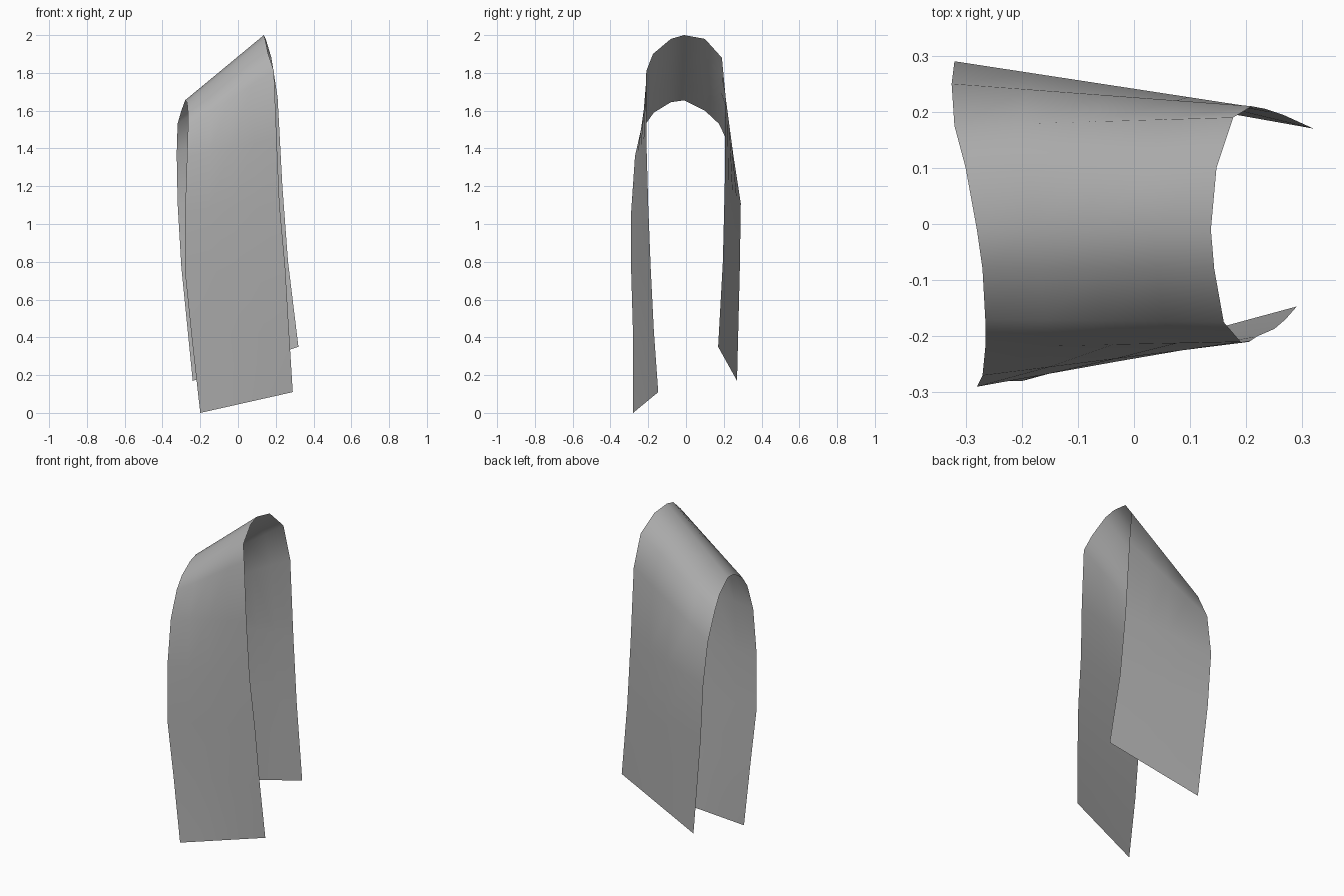
import bpy, bmesh
from mathutils import Vector

# Two rims of the draped strip, from the front hem over the top to the back hem
LEFT_RIM = [
    (-0.20, -0.28, 0.00), (-0.245, -0.28, 0.40), (-0.28, -0.29, 0.74),
    (-0.28, -0.29, 1.07), (-0.27, -0.27, 1.36), (-0.265, -0.22, 1.52),
    (-0.265, -0.17, 1.59), (-0.27, -0.08, 1.645), (-0.28, -0.01, 1.655),
    (-0.30, 0.10, 1.60), (-0.32, 0.175, 1.53), (-0.325, 0.25, 1.37),
    (-0.32, 0.29, 1.11), (-0.30, 0.285, 0.77), (-0.24, 0.27, 0.17)]
RIGHT_RIM = [
    (0.29, -0.147, 0.11), (0.27, -0.17, 0.43), (0.25, -0.187, 0.77),
    (0.22, -0.20, 1.10), (0.205, -0.21, 1.45), (0.19, -0.21, 1.81),
    (0.16, -0.175, 1.90), (0.143, -0.08, 1.98), (0.137, -0.01, 2.00),
    (0.147, 0.10, 1.98), (0.177, 0.19, 1.88), (0.21, 0.21, 1.67),
    (0.235, 0.205, 1.20), (0.265, 0.195, 0.80), (0.32, 0.17, 0.35)]
ACROSS = 4


def loft(name, rim_a, rim_b, n):
    """Ruled sheet between two rims, with n faces across its width."""
    bm = bmesh.new()
    rows = [[bm.verts.new(Vector(a).lerp(Vector(b), i / n)) for i in range(n + 1)]
            for a, b in zip(rim_a, rim_b)]
    for r0, r1 in zip(rows, rows[1:]):
        for i in range(n):
            bm.faces.new((r0[i], r0[i + 1], r1[i + 1], r1[i])).smooth = True
    mesh = bpy.data.meshes.new(name)
    bm.to_mesh(mesh)
    bm.free()
    obj = bpy.data.objects.new(name, mesh)
    bpy.context.collection.objects.link(obj)
    return obj


# Draped cloth strip in mid grey
strip = loft("draped_strip", LEFT_RIM, RIGHT_RIM, ACROSS)
grey = bpy.data.materials.new("mid_grey")
grey.diffuse_color = (0.44, 0.44, 0.44, 1)
strip.data.materials.append(grey)
